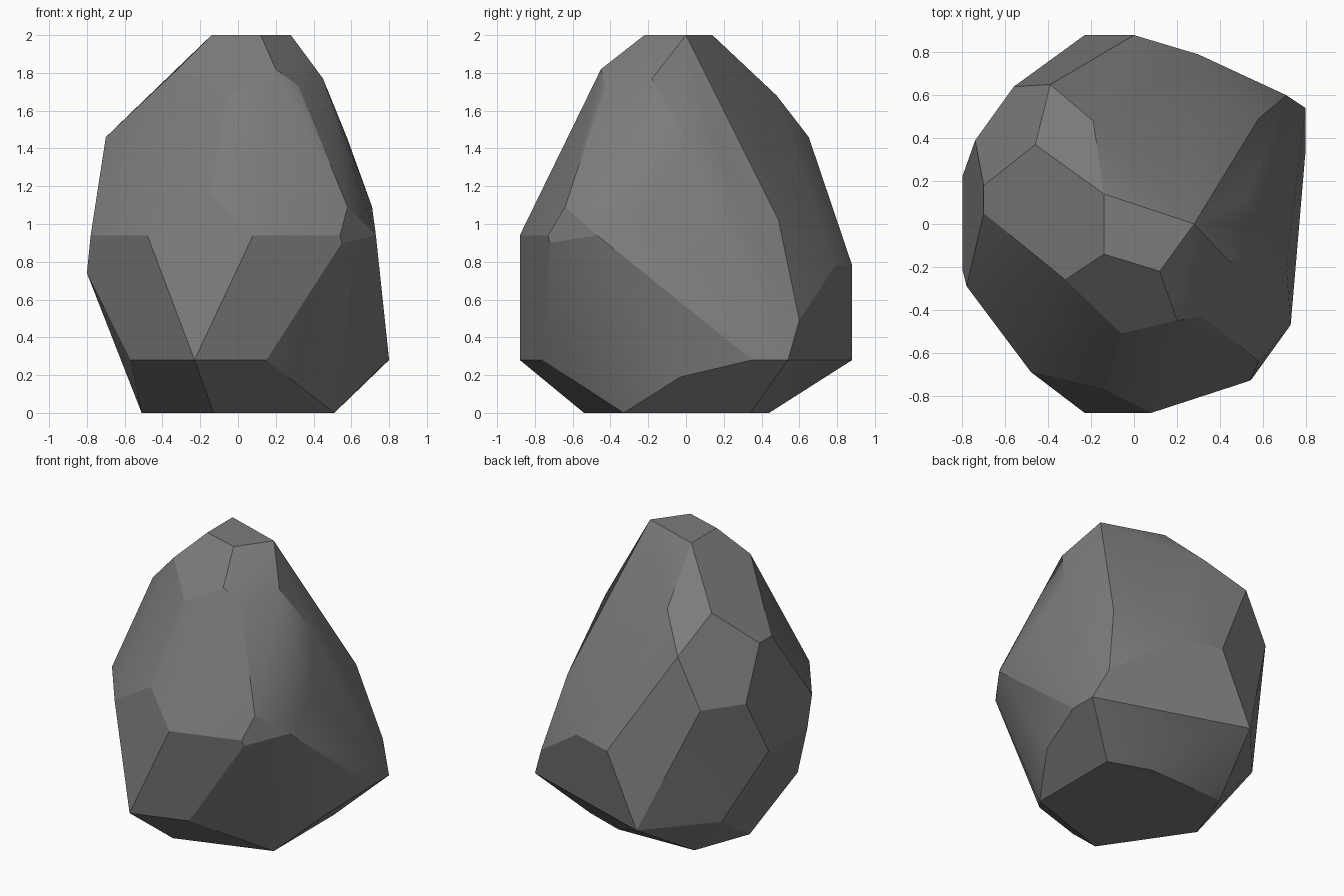
import bpy
import bmesh
from math import radians

# Remove the default cube if the scene has one
default_cube = bpy.data.objects.get("Cube")
if default_cube is not None:
    bpy.data.objects.remove(default_cube, do_unlink=True)


def make_material(name, colour):
    """One flat material, shown in both viewport and render."""
    material = bpy.data.materials.new(name)
    material.use_nodes = True
    shader = material.node_tree.nodes["Principled BSDF"]
    shader.inputs["Base Color"].default_value = colour
    shader.inputs["Roughness"].default_value = 0.9
    material.diffuse_color = colour
    return material


def add_level(mesh, height, *corners):
    """Add chipped corners (x, y) that share one height."""
    for x, y in corners:
        mesh.verts.new((x, y, height))


def add_chips(mesh, *corners):
    """Add single chipped corners, each with its own height."""
    for corner in corners:
        mesh.verts.new(corner)


def wrap_hull(mesh):
    """Wrap the corners in a tight skin and merge the flat facets."""
    hull = bmesh.ops.convex_hull(mesh, input=list(mesh.verts))
    spare = set(hull["geom_interior"]) | set(hull["geom_unused"])
    loose = [item for item in spare if isinstance(item, bmesh.types.BMVert)]
    bmesh.ops.delete(mesh, geom=loose, context="VERTS")
    bmesh.ops.dissolve_limit(
        mesh,
        angle_limit=radians(5),
        verts=list(mesh.verts),
        edges=list(mesh.edges),
    )
    bmesh.ops.recalc_face_normals(mesh, faces=list(mesh.faces))


def shade_facets(mesh, limit):
    """Keep steep edges crisp and let shallow ones blend."""
    for face in mesh.faces:
        face.smooth = True
    for edge in mesh.edges:
        edge.smooth = edge.calc_face_angle(0) < limit


rock = bmesh.new()

# Flat crown and the flat footprint
add_level(rock, 2, (-.14, .14), (.28, 0), (.12, -.22), (-.14, -.14))
add_level(rock, 0, (.51, -.33), (-.13, -.54), (-.51, .02),
          (.51, .34), (.22, .44), (-.36, .42))

# Lower rim, where the underside turns in
add_level(rock, .28, (.8, .54), (.8, .35), (-.23, .88), (-.6, .46),
          (-.57, -.43), (-.23, -.88), (.15, -.76))

# Waist
add_level(rock, .74, (-.8, .22), (-.8, -.21))
add_level(rock, .78, (.3, .79), (0, .88))
add_level(rock, .94, (-.78, -.29), (-.48, -.69), (.08, -.88),
          (.54, -.73), (.73, -.47))
add_level(rock, 1.12, (-.56, .64), (-.74, .39))

# Shoulder on the right and back
add_level(rock, 1.46, (-.7, .05), (-.7, .18), (-.39, .65), (.53, .14))
add_level(rock, 1.68, (-.46, .37), (-.19, .48), (-.06, -.51))
add_level(rock, 1.82, (-.32, -.26), (.2, -.45))

# Front ridge, then the left flank from top to bottom
add_chips(rock, (.32, -.43, 1.73), (.58, -.64, 1.09), (-.14, -.77, 1.15))
add_chips(rock, (.45, -.18, 1.77), (.44, .16, 1.59), (.58, 0, 1.45),
          (.71, -.19, 1.09), (.58, .49, 1.02), (.71, .6, .49),
          (.7, -.03, .19), (.55, -.72, .9))

wrap_hull(rock)
shade_facets(rock, radians(20))

# Finished rock
rock_mesh = bpy.data.meshes.new("rock")
rock.to_mesh(rock_mesh)
rock.free()
rock_mesh.materials.append(make_material("dark grey stone", (.2, .2, .2, 1)))
rock_object = bpy.data.objects.new("rock", rock_mesh)
bpy.context.collection.objects.link(rock_object)
